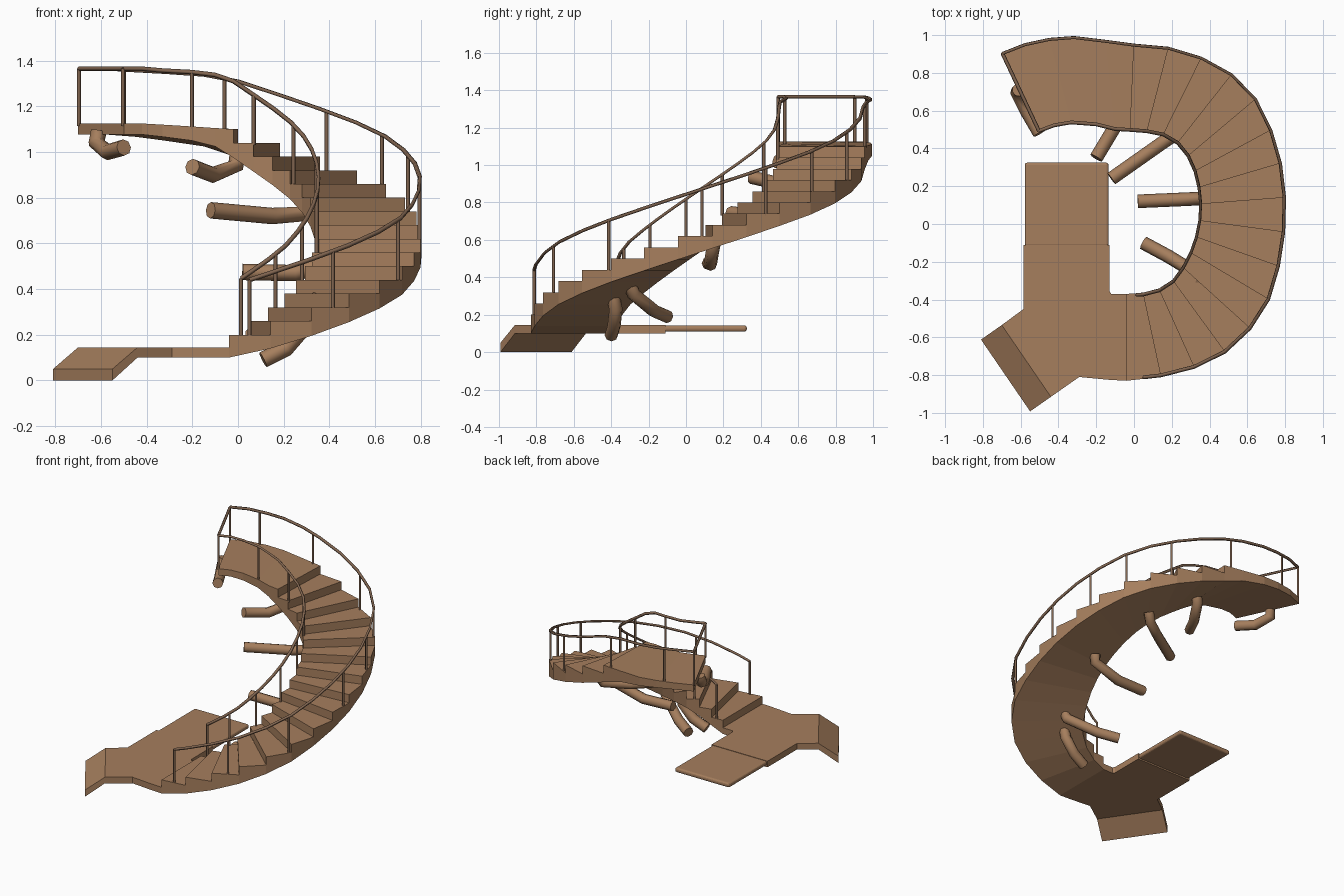
import bpy, bmesh
from mathutils import Vector
from mathutils.geometry import interpolate_bezier

if "Cube" in bpy.data.objects:
    bpy.data.objects.remove(bpy.data.objects["Cube"])

def material(name, col):
    m = bpy.data.materials.new(name)
    m.diffuse_color = (*col, 1)
    m.use_nodes = True
    m.node_tree.nodes["Principled BSDF"].inputs["Base Color"].default_value = m.diffuse_color
    return m

WOOD = material("wood", (0.38, 0.21, 0.11))
DARK = material("dark_wood", (0.22, 0.13, 0.08))

def mesh_object(name, verts, faces, mat=WOOD):
    me = bpy.data.meshes.new(name)
    bm = bmesh.new()
    vs = [bm.verts.new(v) for v in verts]
    for f in faces:
        bm.faces.new([vs[i] for i in f])
    bmesh.ops.remove_doubles(bm, verts=bm.verts, dist=1e-5)
    bmesh.ops.recalc_face_normals(bm, faces=bm.faces)
    bm.to_mesh(me)
    bm.free()
    me.materials.append(mat)
    ob = bpy.data.objects.new(name, me)
    bpy.context.collection.objects.link(ob)
    return ob

def prism(name, pts, z0, z1):
    n = len(pts)
    verts = [(x, y, z0) for x, y in pts] + [(x, y, z1) for x, y in pts]
    faces = [list(range(n))[::-1], list(range(n, 2 * n))]
    faces += [(i, (i + 1) % n, (i + 1) % n + n, i + n) for i in range(n)]
    return mesh_object(name, verts, faces)

def tube(name, paths, radius, res, mat=WOOD):
    cu = bpy.data.curves.new(name, 'CURVE')
    cu.dimensions = '3D'
    cu.bevel_depth, cu.bevel_resolution, cu.use_fill_caps = radius, res, True
    for path in paths:
        sp = cu.splines.new('POLY')
        sp.points.add(len(path) - 1)
        for p, co in zip(sp.points, path):
            p.co = (*co, 1)
    cu.materials.append(mat)
    ob = bpy.data.objects.new(name, cu)
    bpy.context.collection.objects.link(ob)
    bpy.ops.object.select_all(action='DESELECT')
    ob.select_set(True)
    bpy.context.view_layer.objects.active = ob
    bpy.ops.object.convert(target='MESH')

def resample(ctrl, n):
    """Smooth curve through the control points, cut into n equal lengths."""
    c = [Vector((x, y, 0)) for x, y in ctrl]
    e = [c[0]] + c + [c[-1]]
    pts = []
    for i in range(1, len(e) - 2):
        h0, h1 = (e[i + 1] - e[i - 1]) / 6, (e[i + 2] - e[i]) / 6
        pts += interpolate_bezier(e[i], e[i] + h0, e[i + 1] - h1, e[i + 1], 12)[:-1]
    pts.append(c[-1])
    acc = [0]
    for a, b in zip(pts, pts[1:]):
        acc.append(acc[-1] + (b - a).length)
    out = []
    for k in range(n + 1):
        t = acc[-1] * k / n
        j = next((i for i in range(1, len(acc)) if acc[i] >= t - 1e-6), len(acc) - 1)
        f = (t - acc[j - 1]) / max(acc[j] - acc[j - 1], 1e-9)
        out.append(pts[j - 1].lerp(pts[j], min(f, 1)))
    return out

# Plan outlines: 15 treads, then a 5-part upper platform
N = 15
outer = resample([(-.04, -.83), (.04, -.83), (.22, -.79), (.41, -.73), (.58, -.6), (.71, -.42),
                  (.78, -.18), (.805, .07), (.785, .31), (.71, .55), (.59, .74), (.41, .86),
                  (.23, .93), (0, .955)], N)
inner = resample([(-.04, -.37), (.05, -.365), (.14, -.34), (.21, -.29), (.28, -.18), (.325, -.06),
                  (.345, .07), (.335, .2), (.30, .32), (.24, .41), (.17, .46), (.07, .483),
                  (-.02, .49)], N)
outer += [Vector((*p, 0)) for p in [(-.15, .975), (-.32, .995), (-.45, .985), (-.58, .957), (-.70, .91)]]
inner += [Vector((*p, 0)) for p in [(-.1, .495), (-.2, .52), (-.33, .53), (-.42, .515), (-.50, .485)]]
top = [.20 + .06 * k for k in range(N + 1)] + [1.105, 1.112, 1.12, 1.125, 1.125]
low = [.10] + [.20 + .06 * k - .125 for k in range(1, N + 1)] + [1.025, 1.05, 1.067, 1.077, 1.077]
low[1] = .14

# Staircase body: treads, risers, side walls, underside
verts, faces = [], []
def face(*co):
    faces.append(range(len(verts), len(verts) + len(co)))
    verts.extend(co)
def at(p, z):
    return (p.x, p.y, z)
for k in range(N + 5):
    a, b, c, d = outer[k], outer[k + 1], inner[k + 1], inner[k]
    z0, z1 = top[k], top[k] if k < N else top[k + 1]
    l0, l1 = low[k], low[k + 1]
    face(at(a, z0), at(b, z1), at(c, z1), at(d, z0))
    face(at(a, l0), at(d, l0), at(c, l1), at(b, l1))
    face(at(a, l0), at(b, l1), at(b, z1), at(a, z0))
    face(at(d, l0), at(d, z0), at(c, z1), at(c, l1))
    if k <= N:
        under = top[k - 1] if k else .10
        face(at(a, under), at(a, z0), at(d, z0), at(d, under))
face(at(outer[-1], low[-1]), at(inner[-1], low[-1]), at(inner[-1], top[-1]), at(outer[-1], top[-1]))
mesh_object("spiral_steps", verts, faces)

# Lower landing, its thinner extension, and the entry ramp
prism("landing", [(-.04, -.83), (-.13, -.825), (-.29, -.81), (-.44, -.915), (-.70, -.535), (-.585, -.45),
                  (-.585, -.11), (-.13, -.11), (-.13, -.355), (-.12, -.37), (-.04, -.37)], .10, .145)
ext = prism("landing_extension", [(-.578, -.12), (-.135, -.12), (-.135, .325), (-.578, .325)], .11, .143)
bev = ext.modifiers.new("round", 'BEVEL')
bev.width, bev.segments = .013, 3
profile = [(0, 0), (0, .05), (1, .145), (1, .10)]
rv = [(x + .11 * t, y + .077 * t, z) for x, y in ((-.81, -.612), (-.55, -.992)) for t, z in profile]
mesh_object("entry_ramp", rv, [(0, 1, 2, 3), (7, 6, 5, 4)] +
            [(i, (i + 1) % 4, (i + 1) % 4 + 4, i + 4) for i in range(4)])

# Railings: points located by step number along either edge
rail_z = [.41 + .06 * k for k in range(N + 1)] + [1.338, 1.35, 1.357, 1.365, 1.365]
def rail_point(edge, other, s):
    k = min(int(s), N + 4)
    f = s - k
    p, q = edge[k].lerp(edge[k + 1], f), other[k].lerp(other[k + 1], f)
    p = p + (q - p).normalized() * .008
    z = rail_z[k] * (1 - f) + rail_z[k + 1] * f
    deck = top[k] if k < N else top[k] * (1 - f) + top[k + 1] * f
    return p, z, deck

rails, posts = [], []
for edge, other, start, stops in ((outer, inner, .5, (2.6, 4.9, 7.7, 9.6, 11.1, 12.8, 15.4, 18.4, 20)),
                                  (inner, outer, .6, (2.4, 4.5, 6.8, 9, 11.8, 14, 17, 20))):
    line = []
    for s in [start] + list(range(1, N + 6)):
        p, z, _ = rail_point(edge, other, s)
        line.append(at(p, z))
    rails.append(line)
    for s in (start,) + stops:
        p, z, deck = rail_point(edge, other, s)
        posts.append([at(p, deck - .01), at(p, z)])
rails.append([rails[0][-1], rails[1][-1]])
tube("handrails", rails, .01, 0, DARK)
tube("railing_posts", posts, .009, 0, DARK)

# Bent support struts under the stair
tube("support_struts", [
    [(.11, -.40, .09), (.21, -.385, .14), (.29, -.375, .23), (.29, -.39, .30)],
    [(.05, -.10, .19), (.18, -.17, .22), (.36, -.28, .31), (.36, -.31, .38)],
    [(.02, .12, .475), (.25, .13, .47), (.46, .14, .53), (.47, .15, .58)],
    [(-.12, .24, .745), (.15, .43, .72), (.30, .53, .73), (.33, .55, .79)],
    [(-.20, .35, .935), (-.11, .50, .90), (-.01, .66, .94), (0, .66, 1.0)],
    [(-.50, .48, 1.02), (-.57, .60, 1.0), (-.62, .70, 1.04), (-.61, .71, 1.09)],
], .036, 2)
